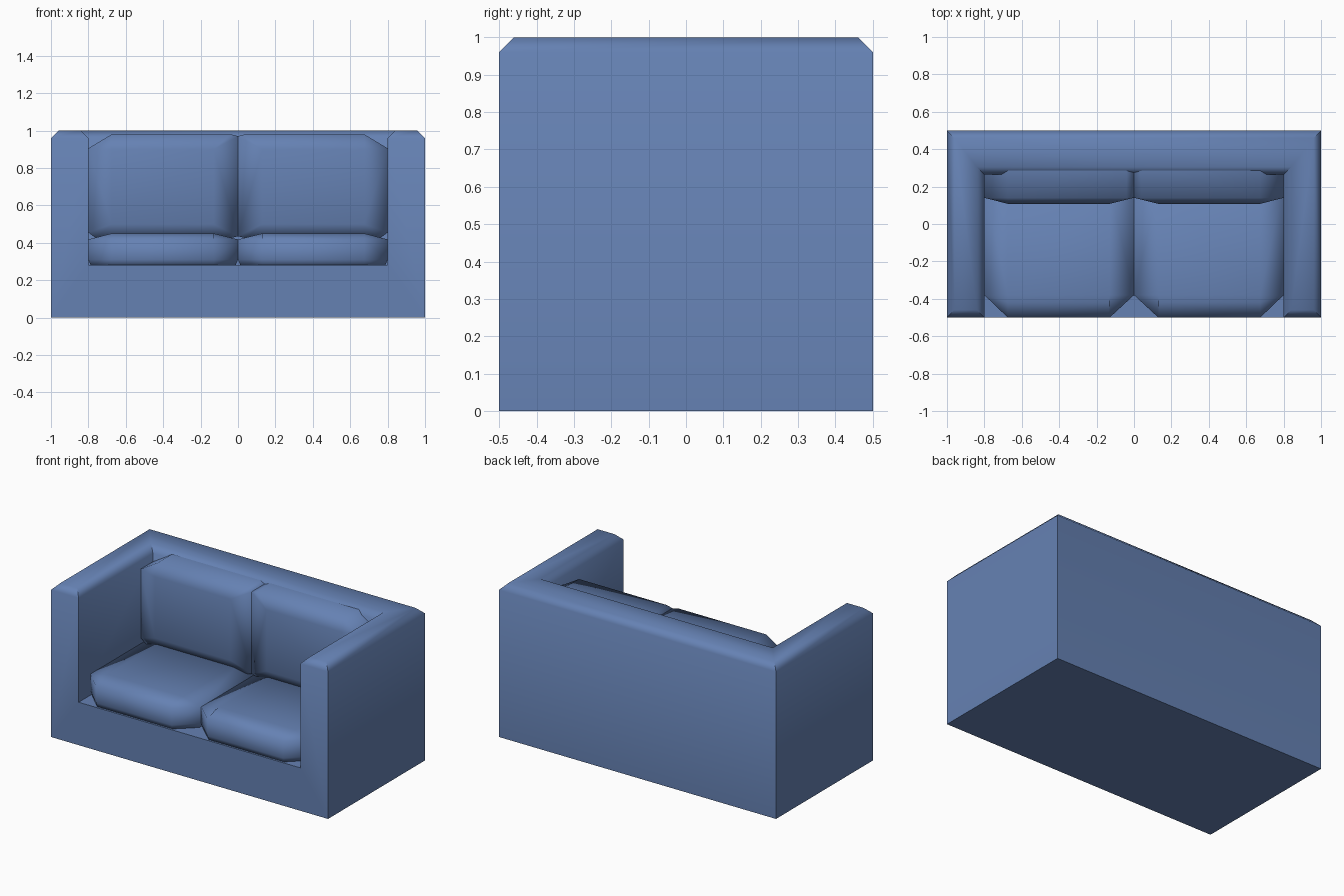
import bpy, bmesh, math

if "Cube" in bpy.data.objects:
    bpy.data.objects.remove(bpy.data.objects["Cube"])

fabric = bpy.data.materials.new("blue fabric")
fabric.diffuse_color = (0.13, 0.22, 0.45, 1)
fabric.use_nodes = True
fabric.node_tree.nodes["Principled BSDF"].inputs["Base Color"].default_value = fabric.diffuse_color


def finish(name, bm, angle):
    bmesh.ops.remove_doubles(bm, verts=bm.verts, dist=0.0005)
    bmesh.ops.recalc_face_normals(bm, faces=bm.faces)
    me = bpy.data.meshes.new(name)
    bm.to_mesh(me)
    bm.free()
    me.materials.append(fabric)
    ob = bpy.data.objects.new(name, me)
    bpy.context.collection.objects.link(ob)
    bpy.ops.object.select_all(action='DESELECT')
    ob.select_set(True)
    bpy.context.view_layer.objects.active = ob
    bpy.ops.object.shade_smooth_by_angle(angle=math.radians(angle))
    return ob


def loft(name, rings, angle=80):
    """Join rings of equal point count and cap both ends."""
    bm = bmesh.new()
    rows = [[bm.verts.new(p) for p in ring] for ring in rings]
    n = len(rows[0])
    for a, b in zip(rows, rows[1:]):
        for i in range(n):
            j = (i + 1) % n
            bm.faces.new((a[i], a[j], b[j], b[i]))
    bm.faces.new(rows[0])
    bm.faces.new(rows[-1])
    return finish(name, bm, angle)


def clamp(points, x0, x1, y0, y1):
    return [(min(max(x, x0), x1), min(max(y, y0), y1)) for x, y in points]


# Frame: base, arms and back in one piece, with chamfered top edges
IN_Y, FLOOR = 0.265, 0.28
bm = bmesh.new()
top = [bm.verts.new((x, y, 1)) for x, y in (
    (-1, -.5), (-.8, -.5), (-.8, IN_Y), (.8, IN_Y),
    (.8, -.5), (1, -.5), (1, .5), (-1, .5))]
low = [bm.verts.new((x, y, 0)) for x, y in ((-1, -.5), (1, -.5), (1, .5), (-1, .5))]
deck = [bm.verts.new((x, y, FLOOR)) for x, y in (
    (-.8, -.5), (-.8, IN_Y), (.8, IN_Y), (.8, -.5))]
bm.faces.new(top)
bm.faces.new(low)
bm.faces.new(deck)
bm.faces.new((low[0], low[1], top[5], top[4], deck[3], deck[0], top[1], top[0]))
bm.faces.new((low[1], low[2], top[6], top[5]))
bm.faces.new((low[2], low[3], top[7], top[6]))
bm.faces.new((low[3], low[0], top[0], top[7]))
for i in range(3):
    bm.faces.new((deck[i], deck[i + 1], top[i + 2], top[i + 1]))
bmesh.ops.recalc_face_normals(bm, faces=bm.faces)
rim = [e for e in bm.edges if all(v.co.z > 0.99 for v in e.verts)]
bmesh.ops.bevel(bm, geom=rim, offset=0.04, segments=1, affect='EDGES', profile=0.5)
finish("sofa_frame", bm, 50)

# Cushion outlines for the left side, mirrored for the right
seat = [(-.8, .22), (-.8, -.38), (-.675, -.5), (-.13, -.5), (0, -.38), (0, .22)]
back = [(-.8, .455), (-.76, .425), (-.04, .425), (0, .435),
        (0, .97), (-.04, .98), (-.675, .98), (-.8, .905)]

for side, s in (("left", 1), ("right", -1)):
    # Seat cushion, stacked upward
    layers = [(clamp(seat, -.785, -.015, -.485, .21), FLOOR - 0.005),
              (seat, .31), (seat, .418),
              (clamp(seat, -.675, -.13, -.42, .2), .45)]
    loft(side + "_seat_cushion",
         [[(s * x, y, z) for x, y in pts] for pts, z in layers])
    # Back cushion, stacked from rear to front
    layers = [(back, .33), (back, .14),
              (clamp(back, -.675, -.13, .5, .9), .108)]
    loft(side + "_back_cushion",
         [[(s * x, y, z) for x, z in pts] for pts, y in layers])
